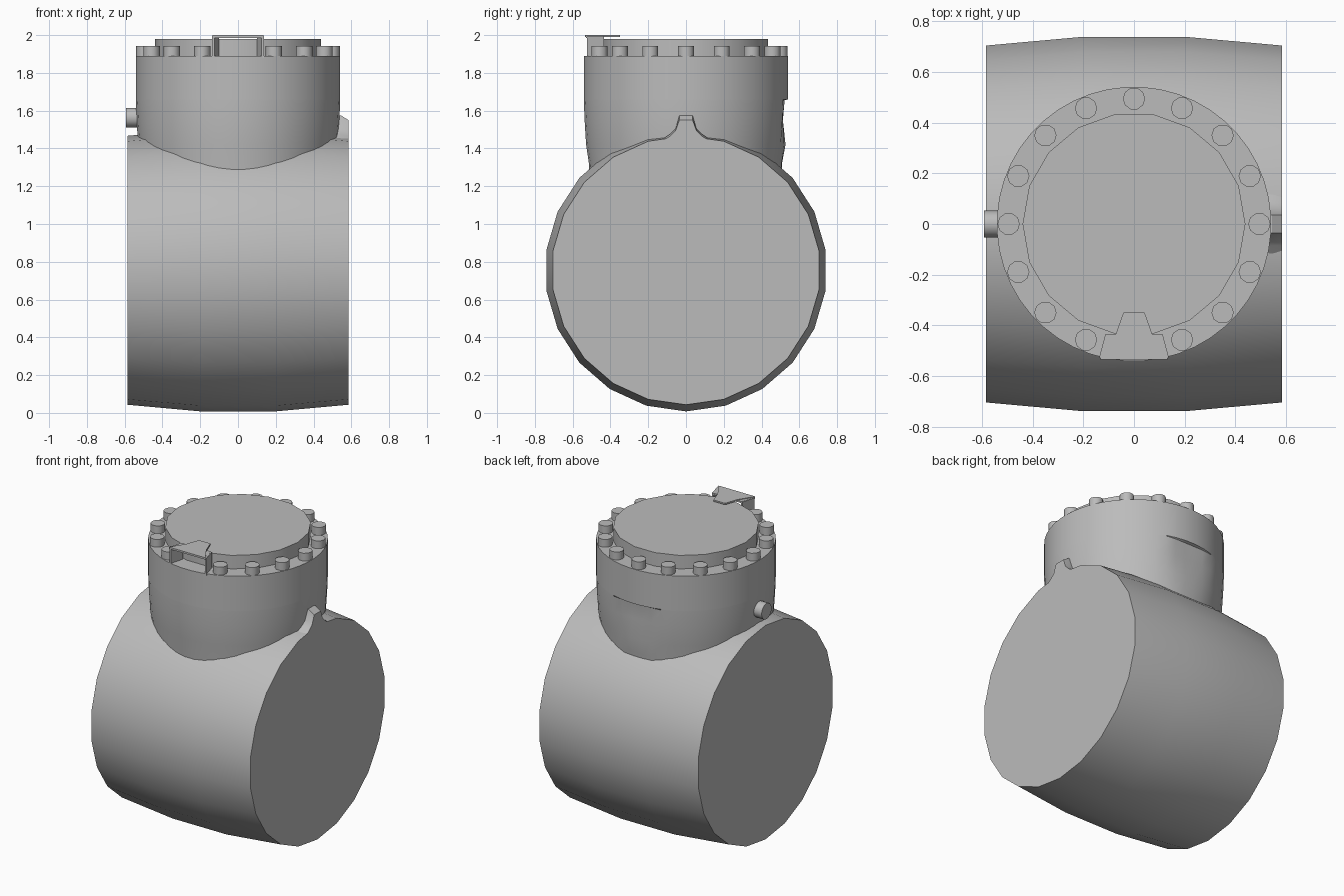
import bpy, bmesh
from math import sin, cos, pi, radians
from mathutils import Matrix, Vector

cube = bpy.data.objects.get("Cube")
if cube:
    bpy.data.objects.remove(cube)

grey = bpy.data.materials.new("cast grey")
grey.use_nodes = True
GREY = (0.5, 0.5, 0.5, 1)
grey.diffuse_color = GREY
grey.node_tree.nodes["Principled BSDF"].inputs["Base Color"].default_value = GREY


def finish(name, bm, angle=30):
    """Turn a bmesh into a shaded object."""
    bmesh.ops.recalc_face_normals(bm, faces=bm.faces)
    mesh = bpy.data.meshes.new(name)
    bm.to_mesh(mesh)
    bm.free()
    mesh.materials.append(grey)
    obj = bpy.data.objects.new(name, mesh)
    bpy.context.collection.objects.link(obj)
    bpy.ops.object.select_all(action='DESELECT')
    obj.select_set(True)
    bpy.context.view_layer.objects.active = obj
    bpy.ops.object.shade_smooth_by_angle(angle=radians(angle))
    return obj


def loft(bm, rings):
    """Skin a list of point rings and cap both ends."""
    loops = [[bm.verts.new(p) for p in ring] for ring in rings]
    n = len(loops[0])
    for a, b in zip(loops, loops[1:]):
        for i in range(n):
            j = (i + 1) % n
            bm.faces.new((a[i], a[j], b[j], b[i]))
    bm.faces.new(loops[0])
    bm.faces.new(loops[-1])


def circle(radius, sides, start=0.0):
    return [(radius * cos(start + 2 * pi * i / sides),
             radius * sin(start + 2 * pi * i / sides)) for i in range(sides)]


# Main barrel lying along x, slightly bulged in the middle
bm = bmesh.new()
loft(bm, [[(x, y, z + 0.755) for y, z in circle(r, 22, -pi / 2)]
          for x, r in ((-0.585, 0.712), (-0.2, 0.747), (0.2, 0.747), (0.585, 0.712))])
finish("barrel", bm)

# Upright neck, tapering below and with a shallow dent at the back
bm = bmesh.new()
rings = []
for z, r, dent in ((1.0, 0.5, 0.5), (1.32, 0.515, 0.508), (1.42, 0.53, 0.527),
                   (1.55, 0.538, 0.513), (1.655, 0.542, 0.522),
                   (1.66, 0.542, 0.542), (1.89, 0.542, 0.542)):
    rings.append([(x, min(y, dent) if abs(x) < 0.13 else y, z)
                  for x, y in circle(r, 48, pi / 48)])
loft(bm, rings)
finish("neck", bm)

# Raised lid
bm = bmesh.new()
loft(bm, [[(x, y, z) for x, y in circle(0.44, 18)] for z in (1.88, 1.98)])
finish("lid", bm)

# Ring of bolts, leaving the front place free for the bracket
bm = bmesh.new()
for k in range(16):
    if k == 12:
        continue
    a = 2 * pi * k / 16
    loft(bm, [[(x + 0.495 * cos(a), y + 0.495 * sin(a), z)
               for x, y in circle(0.044, 10)] for z in (1.88, 1.942)])
finish("lid_bolts", bm, 40)

# Front bracket: a pointed plate held up by two slanted legs
bm = bmesh.new()
half = [(0.135, -0.535), (0.072, -0.435), (0.042, -0.35)]
outline = half + [(-x, y) for x, y in reversed(half)]
loft(bm, [[(x, y, z) for x, y in outline] for z in (1.99, 2.0)])
for s in (-1, 1):
    leg = [(0.125, -0.525), (0.137, -0.525), (0.113, -0.435), (0.101, -0.435)]
    loft(bm, [[(s * x, y, z) for x, y in leg] for z in (1.88, 1.995)])
plate = [(0.137, -0.53), (0.105, -0.435)]
top = plate + [(-x, y) for x, y in reversed(plate)]
loft(bm, [[(x, y, z) for x, y in top] for z in (1.985, 1.996)])
finish("bracket", bm)

# Round side peg
bm = bmesh.new()
loft(bm, [[(x, y, z + 1.563) for y, z in circle(0.053, 14)] for x in (-0.593, -0.5)])
finish("side_peg", bm, 40)

# Flared lug on top of the barrel end
bm = bmesh.new()
side = [(0.2, 1.4), (0.085, 1.475), (0.055, 1.505), (0.035, 1.575)]
lug = side + [(-y, z) for y, z in reversed(side)]
loft(bm, [[(0.5, y, z) for y, z in lug],
          [(0.545, y, z) for y, z in lug],
          [(0.585, y, z - (0.025 if z > 1.55 else 0.01)) for y, z in lug]])
finish("end_lug", bm)
